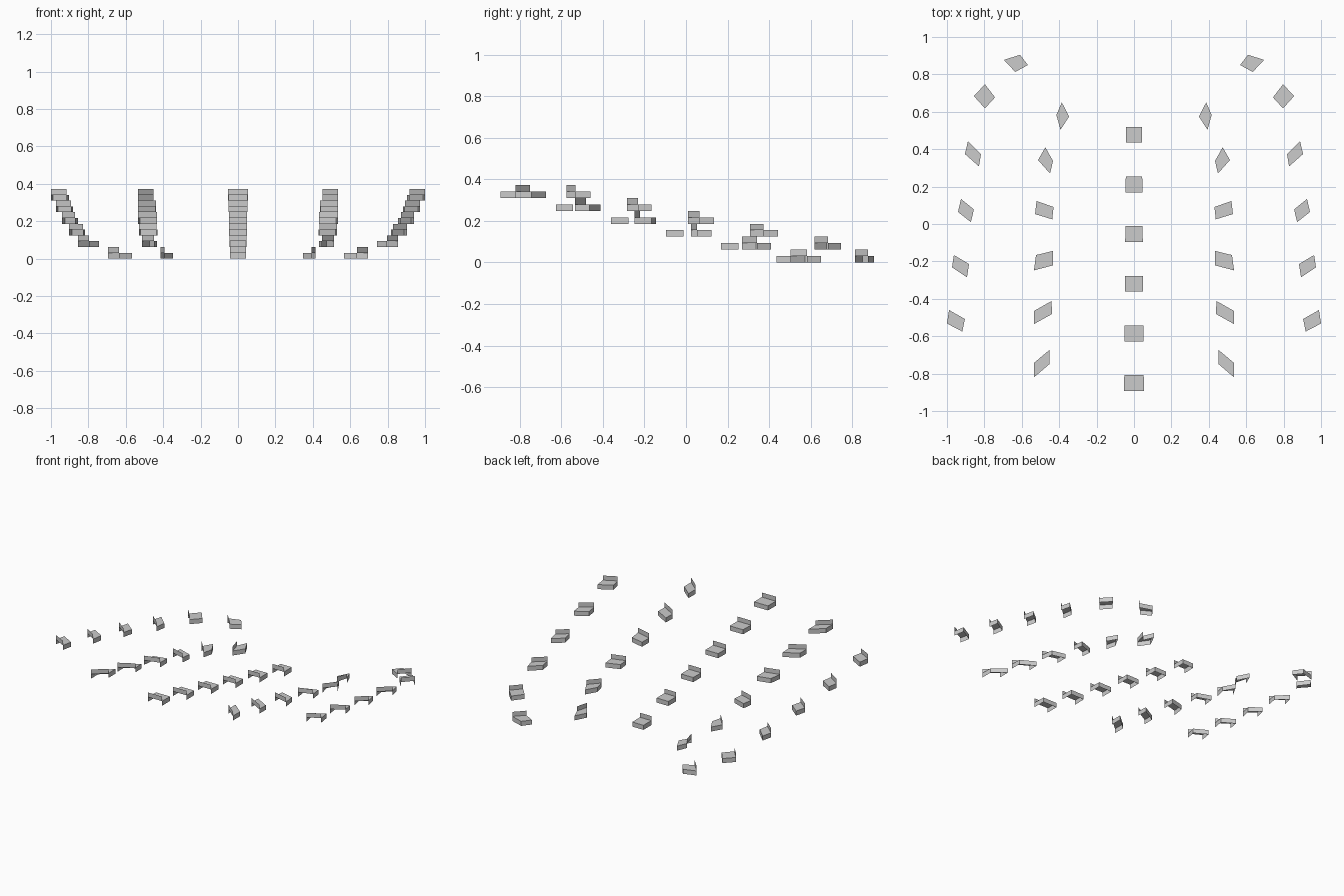
import bpy
import bmesh

if "Cube" in bpy.data.objects:
    bpy.data.objects.remove(bpy.data.objects["Cube"])

H = 0.031          # height of one riser; each step unit spans two risers


def add_step(bm, corners, tier):
    """Open-bottomed step: front riser, tread, two cheeks and a back riser."""
    z = tier * 2 * H
    low, mid, top = ([bm.verts.new((x, y, z + k * H)) for x, y in corners]
                     for k in range(3))
    bm.faces.new(mid[::-1])                                  # tread
    for a, b in ((0, 1), (1, 2), (3, 0)):                    # front riser, cheeks
        bm.faces.new((low[b], low[a], mid[a], mid[b]))
    bm.faces.new((mid[2], mid[3], top[3], top[2]))           # back riser
    for v in (top[0], top[1], low[2], low[3]):
        if not v.link_faces:
            bm.verts.remove(v)


def make_aisle(name, steps, mirror):
    bm = bmesh.new()
    for tier, c in enumerate(steps):
        add_step(bm, c, tier)
    mesh = bpy.data.meshes.new(name)
    bm.to_mesh(mesh)
    bm.free()
    ob = bpy.data.objects.new(name, mesh)
    bpy.context.collection.objects.link(ob)
    if mirror:
        m = ob.modifiers.new("mirror", "MIRROR")
        m.use_mirror_merge = False


# corners per step: front-left, front-right, back-right, back-left
outer = [
    [(.567, .85), (.61, .905), (.695, .877), (.635, .813)],
    [(.743, .677), (.797, .747), (.856, .684), (.797, .618)],
    [(.818, .374), (.888, .442), (.904, .374), (.829, .308)],
    [(.856, .078), (.925, .134), (.941, .064), (.872, .01)],
    [(.882, -.214), (.963, -.166), (.973, -.232), (.893, -.285)],
    [(.904, -.508), (.989, -.46), (1.0, -.532), (.918, -.575)],
]
inner = [
    [(.347, .574), (.386, .65), (.415, .583), (.393, .504)],
    [(.433, .337), (.474, .41), (.513, .342), (.449, .27)],
    [(.43, .091), (.521, .123), (.529, .053), (.437, .025)],
    [(.433, -.144), (.524, -.166), (.535, -.248), (.433, -.221)],
    [(.441, -.412), (.535, -.465), (.535, -.535), (.438, -.481)],
    [(.453, -.674), (.535, -.743), (.535, -.82), (.453, -.75)],
]

# centre aisle widens slightly toward the top tier
centre = []
for i in range(6):
    y, d, wf, wb = .477 - .2655 * i, .042, .042 + .002 * i, .043 + .002 * i
    centre.append([(-wf, y + d), (wf, y + d), (wb, y - d), (-wb, y - d)])

make_aisle("outer_aisle_steps", outer, True)
make_aisle("inner_aisle_steps", inner, True)
make_aisle("centre_aisle_steps", centre, False)
